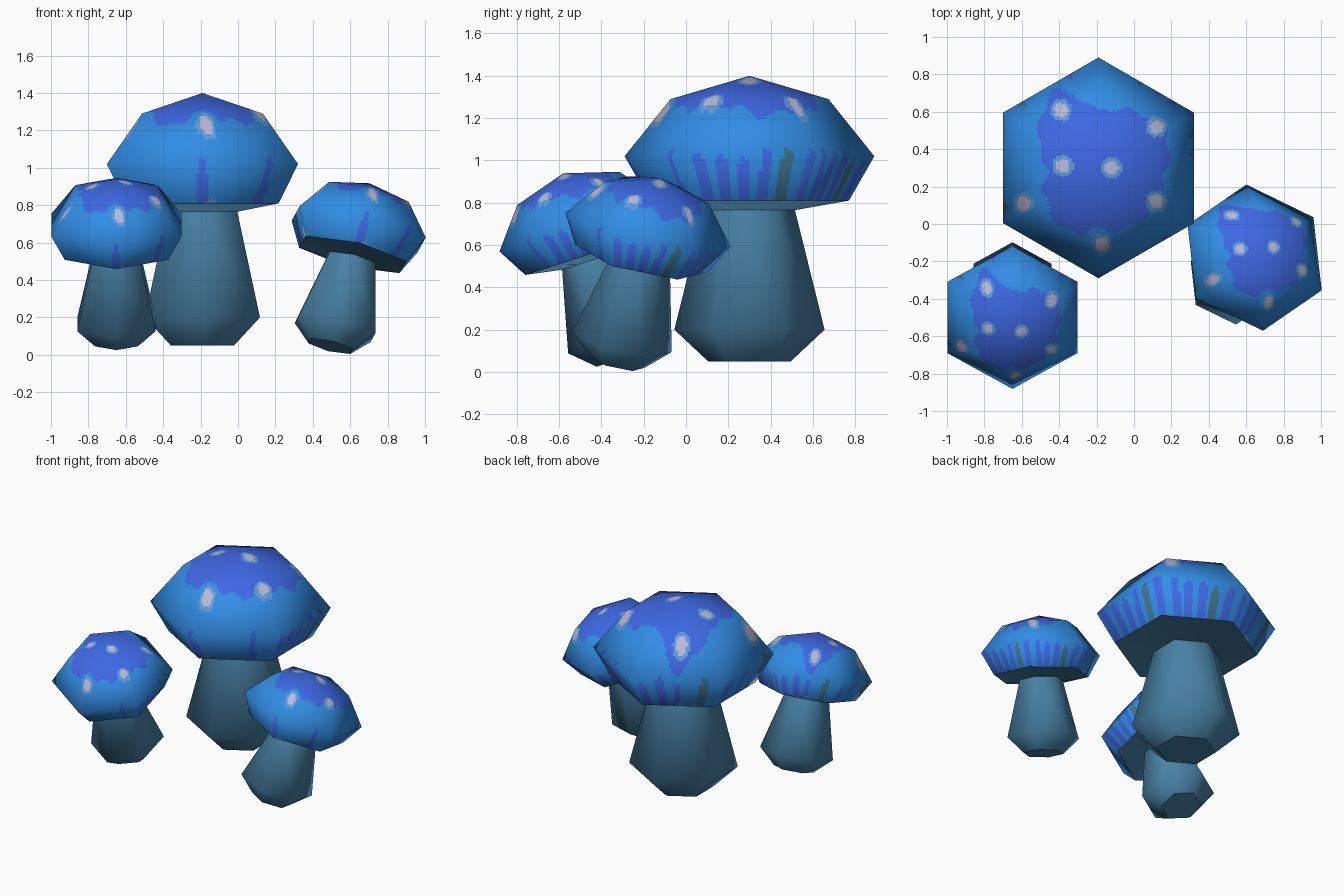
import bpy, math
from mathutils import Matrix, Vector

if "Cube" in bpy.data.objects:
    bpy.data.objects.remove(bpy.data.objects["Cube"])


def material(name, rgb):
    lin = [((c / 255 + 0.055) / 1.055) ** 2.4 for c in rgb]
    m = bpy.data.materials.new(name)
    m.diffuse_color = (*lin, 1)
    m.use_nodes = True
    m.node_tree.nodes["Principled BSDF"].inputs["Base Color"].default_value = m.diffuse_color
    return m


CAP_MATS = [material("mid blue", (50, 141, 230)), material("royal blue", (62, 104, 228)),
            material("pale blue", (98, 156, 222)), material("lavender white", (186, 186, 218)),
            material("slate green", (62, 115, 142))]
STEM = material("stem teal", (72, 128, 165))

# Painted pattern, in the coordinates of the large cap
SPOTS = [(-.20, .31), (.31, .22), (-.19, .01), (.07, 0), (-.40, -.19), (.31, -.18), (.02, -.41)]
PATCH = [.36, .42, .35, .30, .48, .37, .27, .33, .38, .33, .36, .36]   # radius every 30 degrees
STRIPES = [-90, -46, -26, -15, -3, 9, 20, 31, 42, 52, 63, 73, 84, 95, 107, 120, 140, 160, 180, 203]
OLIVE = (20, 73, 140, 203)


def cap_colour(p):
    d = min(math.hypot(p.x - x, p.y - y) for x, y in SPOTS)
    if d < .036:
        return 3
    if d < .056:
        return 2
    ang = math.degrees(math.atan2(p.y, p.x)) % 360
    r = math.hypot(p.x, p.y)
    i, f = int(ang // 30) % 12, ang / 30 % 1
    edge = PATCH[i] * (1 - f) + PATCH[(i + 1) % 12] * f + .015 * math.sin(math.radians(ang * 13))
    if p.z > 1.0 and r < edge:
        return 1
    for s in STRIPES:
        off = abs((ang - s + 180) % 360 - 180)
        if math.radians(off) * r < .026 and p.z < .97 + .03 * math.sin(s * 2.3) + .02 * math.cos(off):
            return 4 if s in OLIVE else 1
    return 0


def hex_point(k, f, r, z):
    """Point on side k of a hexagon with corners on the y axis."""
    a, b = (math.radians(30 + 60 * j) for j in (k, k + 1))
    return Vector((r * (math.cos(a) * (1 - f) + math.cos(b) * f),
                   r * (math.sin(a) * (1 - f) + math.sin(b) * f), z))


def loft(runs, n, rows, mats, colour=None):
    """Hexagonal skins through runs of (radius, z, normal_r, normal_z), smooth within a run."""
    verts, faces, normals = [], [], []
    for run in runs:
        levels = []
        for a, b in zip(run, run[1:]):
            levels += [[u + (v - u) * j / rows for u, v in zip(a, b)] for j in range(rows)]
        levels.append(list(run[-1]))
        rings = []
        for r, z, nr, nz in levels:
            if r < 1e-6:                       # pole
                rings.append([len(verts)] * (6 * n))
                verts.append(Vector((0, 0, z)))
                normals.append(Vector((0, 0, nz)).normalized())
                continue
            rings.append(list(range(len(verts), len(verts) + 6 * n)))
            for i in range(6 * n):
                verts.append(hex_point(i // n, i % n / n, r, z))
                normals.append(hex_point(i // n, i % n / n, nr, nz).normalized())
        for up, lo in zip(rings, rings[1:]):
            for i in range(6 * n):
                j = (i + 1) % (6 * n)
                faces.append(list(dict.fromkeys((up[i], lo[i], lo[j], up[j]))))
    me = bpy.data.meshes.new("skin")
    me.from_pydata(verts, [], faces)
    for m in mats:
        me.materials.append(m)
    for p in me.polygons:
        p.use_smooth = True
        if colour:
            p.material_index = colour(p.center)
    me.normals_split_custom_set_from_vertices(normals)
    return me


# Domed cap
cap = loft([[(0, 1.35, 0, 1), (.373, 1.24, .55, .83), (.59, .97, .99, .08), (.47, .76, .87, -.5)]],
           28, 20, CAP_MATS, cap_colour)
# Gill underside, tapered stem and flat foot
stem = loft([[(.47, .76, -.18, -.98), (.215, .715, -.18, -.98)],
             [(.215, .715, .97, .24), (.355, .15, .94, -.34), (.195, 0, .68, -.73)],
             [(.195, 0, 0, -1), (0, 0, 0, -1)]], 1, 1, [STEM])

# The three mushrooms: upright, leaning forward, leaning back and right
lean = Vector((0, 0, 1)).rotation_difference(Vector((.226, .22, .949))).to_matrix().to_4x4()
PLACES = [("large", (-.19, .30, .05), Matrix.Identity(4), 1),
          ("left", (-.65, -.296, .066), Matrix.Rotation(math.radians(18), 4, 'X'), .68),
          ("right", (.496, -.325, .046), lean @ Matrix.Rotation(math.radians(5), 4, 'Z'), .68)]
for name, loc, rot, s in PLACES:
    for part, me in (("cap", cap), ("stem", stem)):
        ob = bpy.data.objects.new(f"{name}_mushroom_{part}", me)
        bpy.context.collection.objects.link(ob)
        ob.matrix_world = Matrix.Translation(loc) @ rot @ Matrix.Scale(s, 4)
